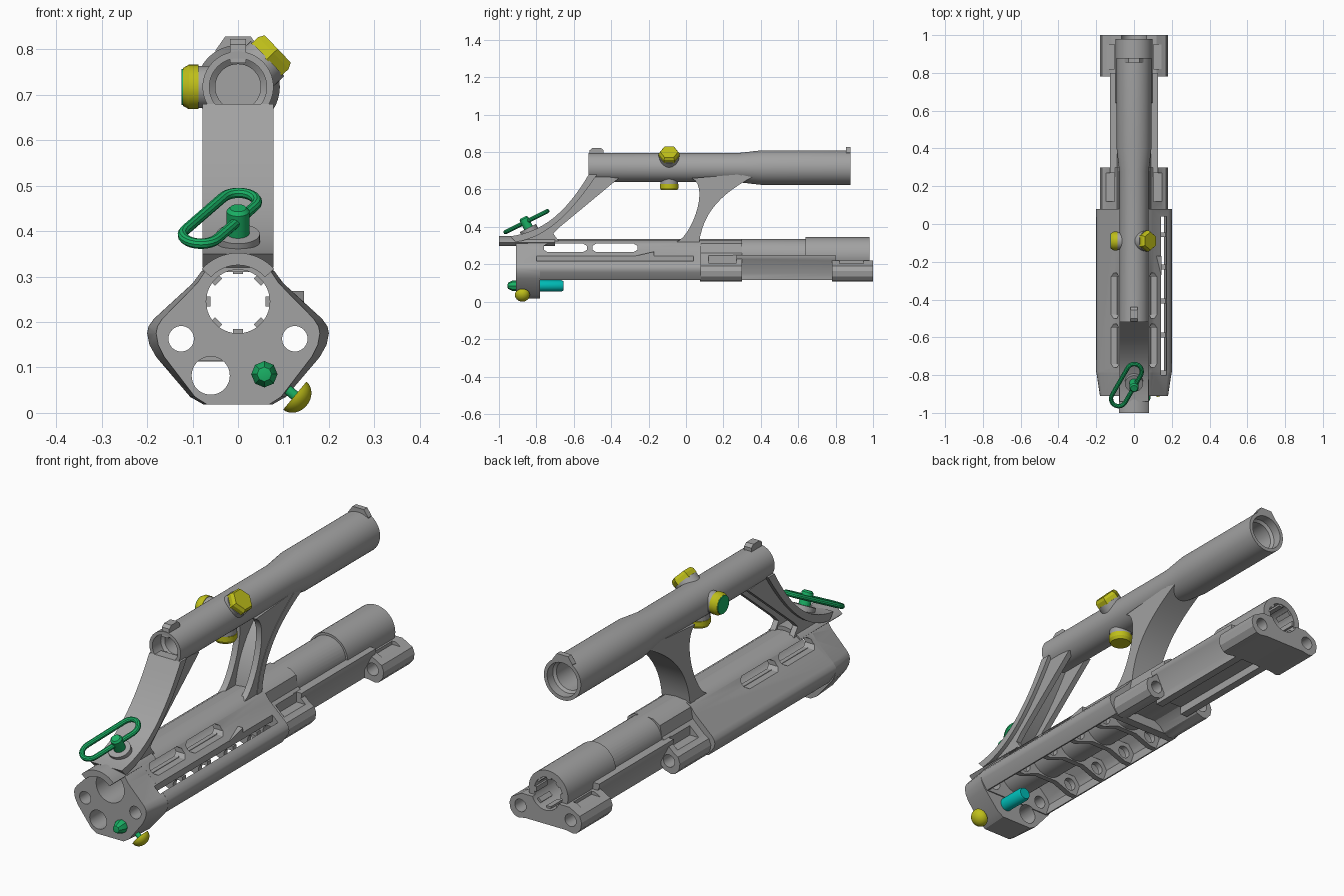
import bpy, bmesh, math
from mathutils import Vector, Matrix
from mathutils.geometry import interpolate_bezier

if "Cube" in bpy.data.objects:
    bpy.data.objects.remove(bpy.data.objects["Cube"])


def material(name, rgb):
    m = bpy.data.materials.new(name)
    m.use_nodes = True
    m.diffuse_color = (*rgb, 1)
    m.node_tree.nodes["Principled BSDF"].inputs["Base Color"].default_value = (*rgb, 1)
    return m


GREY = material("grey", (0.36, 0.36, 0.36))
YELLOW = material("yellow", (0.52, 0.52, 0.01))
GREEN = material("green", (0.01, 0.44, 0.13))
CYAN = material("cyan", (0.0, 0.5, 0.47))
BORE_Z, SCOPE_Z = 0.245, 0.717
Y_AXIS = (0, 1, 0)
parts = []


def finish(name, bm, mat):
    bmesh.ops.remove_doubles(bm, verts=bm.verts, dist=1e-5)
    bmesh.ops.recalc_face_normals(bm, faces=bm.faces)
    me = bpy.data.meshes.new(name)
    bm.to_mesh(me)
    bm.free()
    me.materials.append(mat)
    ob = bpy.data.objects.new(name, me)
    bpy.context.scene.collection.objects.link(ob)
    parts.append(ob)
    return ob


def prism(name, pts, a, b, axis="Y", taper=1.0, mat=GREY):
    """Extrude a 2D outline along an axis from a to b; taper narrows the start."""
    bm = bmesh.new()

    def ring(t, s):
        return [bm.verts.new((u * s, t, v) if axis == "Y" else (t, u, v)) for u, v in pts]
    r0, r1 = ring(a, taper), ring(b, 1.0)
    bm.faces.new(r0)
    bm.faces.new(r1[::-1])
    for i in range(len(pts)):
        j = (i + 1) % len(pts)
        bm.faces.new((r0[i], r0[j], r1[j], r1[i]))
    return finish(name, bm, mat)


def lathe(name, profile, loc, direction=Y_AXIS, seg=48, mat=GREY):
    """Spin (radius, height) points round a direction through loc."""
    bm = bmesh.new()
    vs = [bm.verts.new((r, 0, h)) for r, h in profile]
    es = [bm.edges.new(p) for p in zip(vs, vs[1:])]
    bmesh.ops.spin(bm, geom=vs + es, cent=(0, 0, 0), axis=(0, 0, 1),
                   angle=math.tau, steps=seg, use_merge=True)
    rot = Vector(direction).to_track_quat("Z", "Y").to_matrix().to_4x4()
    bm.transform(Matrix.Translation(loc) @ rot)
    return finish(name, bm, mat)


def rod(name, r, a, b, loc, direction=Y_AXIS, seg=40, mat=GREY):
    return lathe(name, [(0, a), (r, a), (r, b), (0, b)], loc, direction, seg, mat)


def mirror(half):
    return half + [(-x, z) for x, z in reversed(half) if x > 0]


def curve(*p, n=14):
    return [tuple(v)[:2] for v in interpolate_bezier(*[Vector((*q, 0)) for q in p], n)]


def box(x0, x1, z0, z1):
    return [(x0, z0), (x1, z0), (x1, z1), (x0, z1)]


def combine(target, tools, op):
    for tool in tools:
        mod = target.modifiers.new("bool", "BOOLEAN")
        mod.operation, mod.solver, mod.object = op, "EXACT", tool
        dg = bpy.context.evaluated_depsgraph_get()
        me = bpy.data.meshes.new_from_object(target.evaluated_get(dg))
        target.modifiers.clear()
        target.data = me
        parts.remove(tool)
        bpy.data.objects.remove(tool)


# Lower body: open-bottomed shell
upper = [(0, .335), (.05, .33), (.08, .312), (.1, .285), (.185, .207), (.197, .19), (.2, .175)]
body = prism("lower_body", mirror(upper + [(.195, .157), (.166, .115)]), -.785, .08)
cavity = [(0, .27), (.085, .27), (.168, .193), (.178, .17), (.155, .1), (0, .1)]
combine(body, [prism("cavity", mirror(cavity), -.775, .04)], "DIFFERENCE")

# Front plate, ribs, central tube and rear blocks
lobe = [(.15, .203), (.17, .192), (.18, .165), (.175, .135), (.155, .112), (.135, .107)]
front = prism("front_plate", mirror(upper + [(.195, .15), (.18, .123), (.105, .035), (.075, .018), (0, .018)]),
              -.91, -.78, taper=.9)
adds = [front, rod("tube", .09, -.8, .97, (0, 0, BORE_Z))]
rib = mirror([(.15, .21), (.182, .17), (.16, .119), (.13, .119), (.05, .15), (0, .15)])
adds += [prism("rib", rib, y, y + .025) for y in (-.6, -.42, -.24, -.07)]
middle = [(0, .335), (.05, .33), (.08, .31), (.09, .26)] + lobe + [(.1, .118), (.08, .14), (.05, .157), (0, .157)]
adds.append(prism("middle_block", mirror(middle), .075, .3))
channel = [(0, .25), (.128, .25), (.128, .235), (.085, .15), (.085, .115), (.05, .115), (.05, .15), (0, .15)]
adds.append(prism("channel", mirror(channel), .25, .8))
adds.append(rod("rear_tube", .098, .64, .98, (0, 0, .247)))
adds.append(prism("rear_block", mirror([(0, .22), (.12, .22)] + lobe + [(.1, .113), (0, .113)]), .78, 1.0))
combine(body, adds, "UNION")

# Bores, side slots, long left slot and rear pockets
cuts = [rod("bore", .07, -1.1, 1.1, (0, 0, BORE_Z)),
        rod("low_hole", .042, -1, -.7, (-.06, 0, .082)),
        prism("long_slot", box(.143, .172, .19, .3), -.8, .04)]
for s in (-1, 1):
    cuts.append(rod("rod_hole", .028, -1.1, 1.1, (s * .125, 0, .163)))
    for a, b in ((.12, .27), (.82, .95)):
        cuts.append(prism("pocket", box(s * .125 - .022, s * .125 + .022, .205, .27), a, b))
for a, b in ((-.76, -.53), (-.5, -.26)):
    c, r = .02, .288
    slot = [(a, r - .01), (a + c, r - .023), (b - c, r - .023), (b, r - .01),
            (b, r + .01), (b - c, r + .023), (a + c, r + .023), (a, r + .01)]
    cuts.append(prism("side_slot", slot, -.3, .3, "X"))
combine(body, cuts, "DIFFERENCE")

# Teeth round the rear bore
for i in range(8):
    t = i * math.tau / 8
    c, s = math.cos(t), math.sin(t)
    prism(f"bore_tooth_{i}", [(r * c - w * s, BORE_Z + r * s + w * c)
                              for r, w in ((.06, -.011), (.075, -.011), (.075, .011), (.06, .011))], .9, .978)
prism("side_pointer", [(-.27, .245), (-.17, .268), (-.17, .24)], .1, .145, "X")

# Scope tube with recessed ends, sight and rear tab
lathe("scope_tube", [(0, -.3), (.05, -.3), (.05, -.45), (.063, -.46), (.063, -.52), (.078, -.52),
                     (.078, .28), (.092, .4), (.092, .88), (.076, .88), (.076, .84), (.065, .83),
                     (.065, .6), (0, .6)], (0, 0, SCOPE_Z), seg=64)
prism("front_sight", [(-.52, .77), (-.515, .81), (-.5, .822), (-.455, .822), (-.44, .81), (-.44, .77)],
      -.018, .018, "X")
prism("rear_tab", mirror([(0, .828), (.028, .828), (.05, .797), (.05, .785), (0, .8)]), .855, .88)

# Front strap: broad curved plate with two side flanges, and an arched lip
outer = curve((-.52, .68), (-.65, .46), (-.78, .37), (-.94, .35))
inner = curve((-.91, .32), (-.76, .34), (-.63, .45), (-.475, .68))
prism("front_strap", outer + inner, -.078, .078, "X")
for side, s in (("left", 1), ("right", -1)):
    prism(f"front_strap_flange_{side}", outer + [(-.9, .31), (-.67, .31), (-.71, .365), (-.68, .395), (-.36, .66)],
          *sorted((s * .035, s * .06)), "X")
arc = [math.radians(42 + 6 * i) for i in range(17)]
prism("front_lip", [(.107 * math.cos(t), BORE_Z + .107 * math.sin(t)) for t in arc]
      + [(.08 * math.cos(t), BORE_Z + .08 * math.sin(t)) for t in reversed(arc)], -1, -.7)

# Rear strut: curved plate with two forward flanges
back = curve((.4, .69), (.22, .6), (.09, .5), (.07, .31))
prism("rear_strut", back + curve((.035, .31), (.06, .5), (.18, .6), (.32, .69)), -.07, .07, "X")
for side, s in (("left", 1), ("right", -1)):
    prism(f"rear_strut_flange_{side}", back + curve((-.05, .32), (.03, .35), (.13, .62), (.03, .66)),
          *sorted((s * .04, s * .068)), "X")

# Scope adjustment knobs on grey collars
centre = (0, -.09, SCOPE_Z)
for name, d, seg, r in (("right_knob", (-1, 0, 0), 32, .049), ("upper_knob", (.72, 0, .69), 6, .056),
                        ("lower_knob", (0, 0, -1), 32, .05)):
    rod(name + "_collar", r * .95, .05, .09, centre, d)
    lathe(name, [(0, .085), (r, .087), (r, .108), (r * .85, .121), (0, .121)], centre, d, seg, YELLOW)
rod("knob_cap", .04, .12, .124, centre, (-1, 0, 0), mat=GREEN)

# Sling loop with its pin and boss
up = Vector((0, -.45, .89))
rod("pin_boss", .048, -.03, .012, (0, -.84, .383), up)
lathe("loop_pin", [(0, -.02), (.025, -.02), (.025, .06), (.018, .068), (0, .068)], (0, -.84, .39), up, mat=GREEN)
cu = bpy.data.curves.new("sling_loop", "CURVE")
cu.dimensions, cu.bevel_depth, cu.bevel_resolution = "3D", .0115, 3
sp = cu.splines.new("POLY")
sp.use_cyclic_u = True
sp.points.add(25)
along, across = Vector((.5, .866)), Vector((.866, -.5))
for i, p in enumerate(sp.points):
    end, t = (1, i) if i < 13 else (-1, i - 13)
    t = math.pi * t / 12
    xy = end * (along * (.083 + .04 * math.sin(t)) + across * .04 * math.cos(t)) + Vector((-.04, -.853))
    p.co = (xy.x, xy.y, .428 + .5 * (xy.y + .853), 1)
tmp = bpy.data.objects.new("loop_path", cu)
bpy.context.scene.collection.objects.link(tmp)
mesh = bpy.data.meshes.new_from_object(tmp.evaluated_get(bpy.context.evaluated_depsgraph_get()))
bpy.data.objects.remove(tmp)
bm = bmesh.new()
bm.from_mesh(mesh)
finish("sling_loop", bm, GREEN)

# Front plunger and its cyan end
lathe("plunger", [(0, -.955), (.016, -.952), (.029, -.925), (.029, -.9), (0, -.9)], (.058, 0, .085), seg=8, mat=GREEN)
lathe("plunger_end", [(0, -.79), (.03, -.79), (.03, -.665), (.025, -.655), (0, -.655)], (.058, 0, .085), mat=CYAN)

# Domed side button on a thin stem
away = (.77, 0, -.64)
dome = [(.04 * math.cos(t), .034 * math.sin(t)) for t in (math.pi / 2 * i / 8 for i in range(8))]
lathe("side_button", [(0, 0)] + dome + [(0, .034)], (.125, -.875, .038), away, mat=YELLOW)
rod("button_stem", .011, -.05, .005, (.125, -.875, .038), away, mat=GREEN)

# Smooth curved faces, keep edges crisp
bpy.ops.object.select_all(action="DESELECT")
for ob in parts:
    ob.select_set(True)
bpy.context.view_layer.objects.active = body
bpy.ops.object.shade_smooth_by_angle(angle=math.radians(28))
